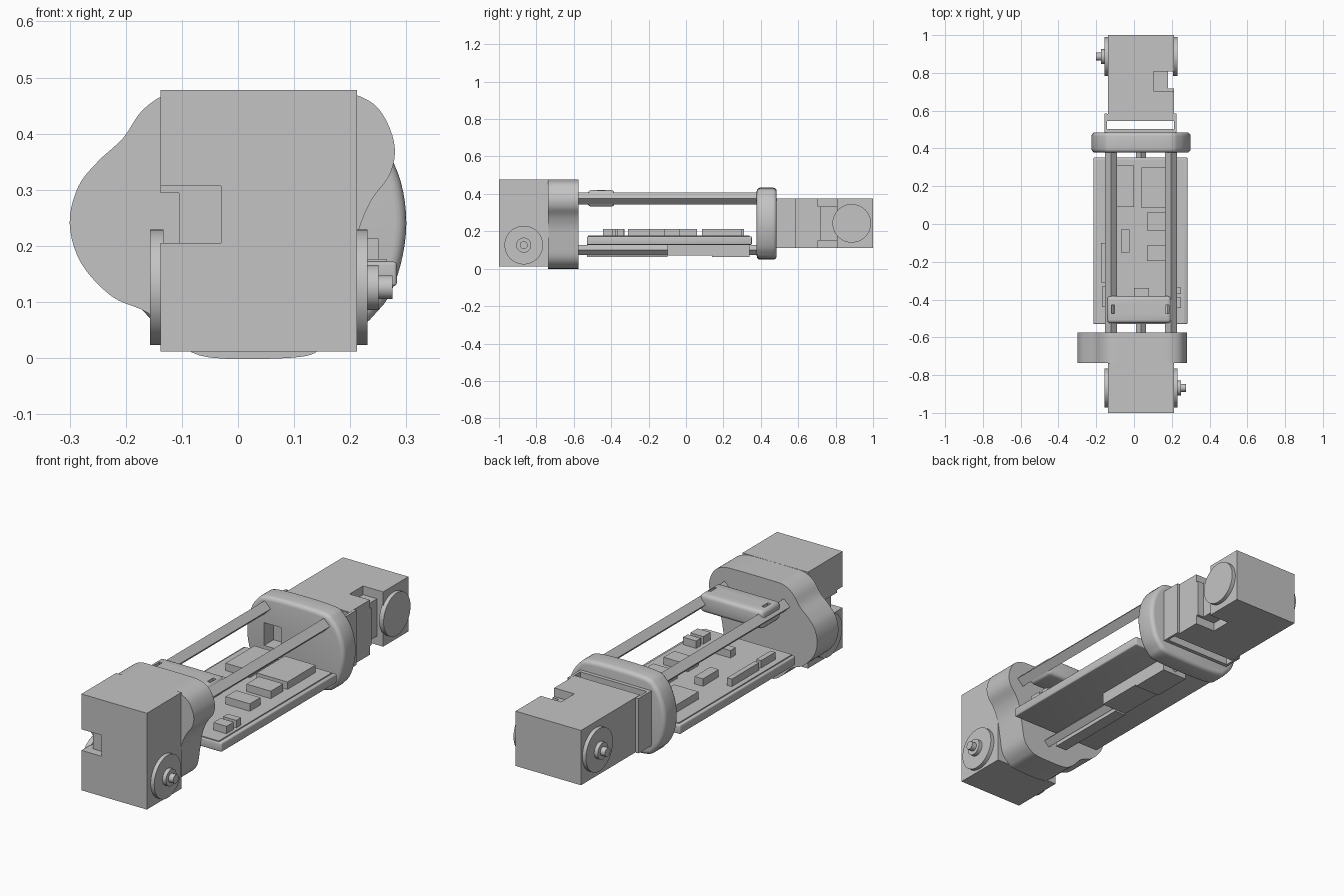
import bpy, bmesh, math
from mathutils import Vector, Matrix

cube = bpy.data.objects.get("Cube")
if cube:
    bpy.data.objects.remove(cube, do_unlink=True)

grey = bpy.data.materials.new("mid grey")
grey.use_nodes = True
COLOUR = (0.55, 0.55, 0.55, 1)
grey.diffuse_color = COLOUR
grey.node_tree.nodes["Principled BSDF"].inputs["Base Color"].default_value = COLOUR


def finish(name, bm, smooth=False):
    bmesh.ops.recalc_face_normals(bm, faces=bm.faces)
    mesh = bpy.data.meshes.new(name)
    bm.to_mesh(mesh)
    bm.free()
    mesh.materials.append(grey)
    ob = bpy.data.objects.new(name, mesh)
    bpy.context.collection.objects.link(ob)
    if smooth:
        bpy.ops.object.select_all(action='DESELECT')
        ob.select_set(True)
        bpy.context.view_layer.objects.active = ob
        bpy.ops.object.shade_smooth_by_angle(angle=math.radians(35))
    return ob


def box(name, xs, ys, zs, bevel=0):
    lo, hi = zip(*(sorted(r) for r in (xs, ys, zs)))
    lo, hi = Vector(lo), Vector(hi)
    bm = bmesh.new()
    bmesh.ops.create_cube(bm, size=1, matrix=Matrix.Translation((lo + hi) / 2) @ Matrix.Diagonal((*(hi - lo), 1)))
    if bevel:
        bmesh.ops.bevel(bm, geom=bm.edges[:], offset=bevel, segments=3, profile=0.5, affect='EDGES')
    return finish(name, bm, bevel > 0)


def rod(name, centre, radius, depth, axis, sides=48):
    bm = bmesh.new()
    spin = Matrix.Rotation(math.pi / 2, 4, 'Y' if axis == 'X' else 'X')
    bmesh.ops.create_cone(bm, cap_ends=True, segments=sides, radius1=radius, radius2=radius, depth=depth,
                          matrix=Matrix.Translation(centre) @ spin)
    return finish(name, bm, sides > 8)


def lobed_plate(name, pts, y0, y1, bevel=0):
    """Smooth closed outline in x and z, extruded along y."""
    pts = [Vector(p) for p in pts]
    n, steps = len(pts), 5
    bm = bmesh.new()
    ring = []
    for i in range(n):
        a, b, c, d = (pts[(i + k) % n] for k in (-1, 0, 1, 2))
        for s in range(steps):
            t = s / steps
            p = b + (c - a) * t / 2 + (2*a - 5*b + 4*c - d) * t*t / 2 + (3*b - a - 3*c + d) * t**3 / 2
            ring.append(bm.verts.new((p.x, y0, p.y)))
    face = bm.faces.new(ring)
    out = bmesh.ops.extrude_face_region(bm, geom=[face])
    bmesh.ops.translate(bm, vec=(0, y1 - y0, 0), verts=[v for v in out["geom"] if isinstance(v, bmesh.types.BMVert)])
    if bevel:
        rims = [e for e in bm.edges if abs(e.verts[0].co.y - e.verts[1].co.y) < 1e-5]
        bmesh.ops.bevel(bm, geom=rims, offset=bevel, segments=4, profile=0.5, affect='EDGES')
    return finish(name, bm, True)


def cut(target, cutter):
    mod = target.modifiers.new("cut", 'BOOLEAN')
    mod.operation, mod.solver, mod.object = 'DIFFERENCE', 'EXACT', cutter
    bpy.context.view_layer.objects.active = target
    bpy.ops.object.modifier_apply(modifier=mod.name)
    bpy.data.objects.remove(cutter, do_unlink=True)


# Motors: u runs from the horn end, v through the thickness, w across
MID, HALF, THICK = 0.037, 0.175, 0.265


def motor(prefix, side, place, length):
    def span(w, u, v):
        a, b = place(u[0], v[0]), place(u[1], v[1])
        return [MID + side * k for k in w], (a[0], b[0]), (a[1], b[1])

    body = box(prefix + "_motor", *span((-HALF, HALF), (0, length), (0, THICK)))
    for v in ((-0.02, 0.042), (THICK - 0.042, THICK + 0.02)):
        cut(body, box("pocket", *span((-HALF - 0.02, -0.067), (0.193, 0.295), v)))
    cut(body, box("slot", *span((-HALF - 0.03, -0.142), (0.193, 0.282), (-0.03, THICK + 0.03))))
    y, z = place(0.114, THICK / 2)
    # horns, hub and shaft stacked outward
    for part, direction, radius, start, end in (
            ("idler_horn", -1, 0.103, 0.17, 0.194), ("drive_horn", 1, 0.103, 0.17, 0.194),
            ("hub", 1, 0.04, 0.19, 0.213), ("shaft", 1, 0.021, 0.21, 0.238)):
        x = MID + side * direction * (start + end) / 2
        rod(prefix + "_" + part, (x, y, z), radius, end - start, 'X')


motor("front", 1, lambda u, v: (-1 + v, 0.012 + u), 0.466)
motor("rear", -1, lambda u, v: (1 - u, 0.11 + v), 0.45)

# Rear bracket: cheeks and a crossbar around an open gap
for x in (-0.149, 0.219):
    box("bracket_cheek", (x - 0.006, x + 0.006), (0.48, 0.585), (0.11, 0.375))
box("bracket_base", (-0.15, 0.22), (0.47, 0.503), (0.11, 0.375))
box("bracket_crossbar", (-0.15, 0.22), (0.545, 0.583), (0.112, 0.373))

# End collars
lobed_plate("front_collar", [
    (-.30, .24), (-.285, .305), (-.25, .35), (-.205, .392), (-.17, .442), (-.12, .473),
    (-.05, .477), (.13, .477), (.2, .472), (.25, .445), (.278, .385), (.272, .33), (.237, .28),
    (.213, .22), (.20, .14), (.185, .06), (.15, .018), (.1, .001), (-.05, .001),
    (-.11, .03), (-.16, .08), (-.225, .11), (-.28, .17)], -0.737, -0.575)
rear_collar = lobed_plate("rear_collar", [
    (-.225, .24), (-.21, .33), (-.17, .40), (-.1, .43), (.17, .43), (.24, .40), (.285, .33),
    (.3, .24), (.285, .15), (.25, .085), (.18, .052), (-.1, .052), (-.17, .085), (-.21, .15)], 0.378, 0.485, 0.02)
cut(rear_collar, box("recess", (-0.125, -0.035), (0.3, 0.45), (0.19, 0.30)))

# Tie rods, square stock set on edge
for name, x, z, r in (("left_rod", 0.195, 0.375, 0.032), ("right_rod", -0.122, 0.375, 0.032),
                      ("lower_rod", 0.037, 0.1, 0.026)):
    rod(name, (x, -0.1, z), r, 0.99, 'Y', 4)

# Rounded pad across the upper rods, with a slot at each end
pad = box("upper_pad", (-0.142, 0.196), (-0.525, -0.382), (0.332, 0.42), 0.018)
for x in (-0.112, 0.176):
    cut(pad, box("pad_slot", (x - 0.008, x + 0.008), (-0.475, -0.43), (0.39, 0.45)))

# Board tray, inner board and the keel around the lower rod
box("board_tray", (-0.215, 0.283), (-0.53, 0.352), (0.128, 0.172), 0.006)
box("circuit_board", (-0.2, 0.265), (-0.525, 0.34), (0.165, 0.177))
box("keel_web", (-0.03, 0.03), (-0.53, -0.1), (0.062, 0.135))
box("keel_box", (-0.03, 0.105), (-0.1, 0.14), (0.07, 0.135))
box("keel_box", (-0.03, 0.105), (0.14, 0.34), (0.062, 0.135))

# Board components: x range, y range
for xs, ys in (((-.13, .0), (.09, .31)), ((.04, .205), (.085, .30)), ((.07, .2), (-.035, .06)),
               ((.07, .2), (-.195, -.115)), ((-.07, -.025), (-.15, -.03)), ((-.175, -.15), (-.31, -.1)),
               ((-.17, -.145), (-.44, -.33)), ((0, .08), (-.38, -.34)), ((.18, .25), (-.37, -.335)),
               ((.18, .25), (-.445, -.39))):
    box("board_component", xs, ys, (0.17, 0.213))
